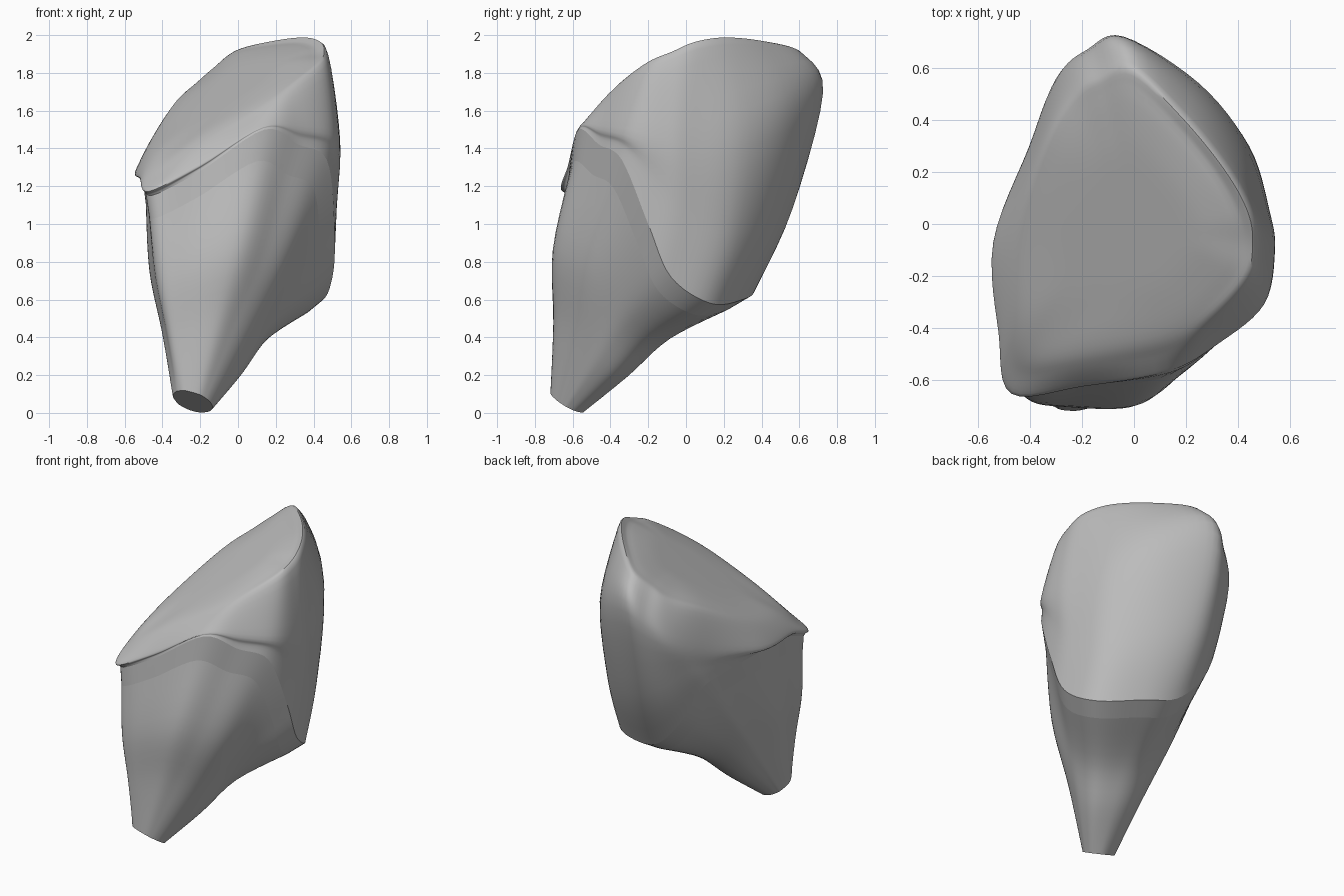
import bpy, bmesh, math
from mathutils import Vector as V

if "Cube" in bpy.data.objects:
    bpy.data.objects.remove(bpy.data.objects["Cube"])

grey = bpy.data.materials.new("enamel grey")
colour = (0.5, 0.5, 0.5, 1)
grey.use_nodes = True
grey.diffuse_color = colour
grey.node_tree.nodes["Principled BSDF"].inputs["Base Color"].default_value = colour

# Edge where the crown meets the root, counterclockwise from the front left corner
margin = [V(p) for p in (
    (-.46, -.62, 1.15), (-.2, -.62, 1.28), (.14, -.57, 1.5), (.32, -.46, 1.42),
    (.47, -.34, 1.34), (.51, -.2, 1), (.5, -.08, .72), (.42, .13, .58),
    (.18, .3, .6), (-.04, .37, .66), (-.23, .39, .86), (-.36, .35, 1.11),
    (-.41, .23, 1.17), (-.5, -.08, 1.24), (-.49, -.4, 1.22))]

# Widest line of the crown
belly = [V(p) for p in (
    (-.47, -.65, 1.18), (-.2, -.62, 1.32), (.13, -.56, 1.52), (.33, -.45, 1.52),
    (.5, -.3, 1.5), (.54, -.1, 1.45), (.52, .05, 1.42), (.44, .3, 1.5),
    (.25, .54, 1.6), (-.04, .72, 1.7), (-.18, .67, 1.6), (-.29, .57, 1.5),
    (-.4, .3, 1.38), (-.54, -.07, 1.28), (-.52, -.42, 1.25))]

# Rounded rim of the biting surface
rim = [V(p) for p in (
    (-.44, -.58, 1.25), (-.2, -.55, 1.41), (.12, -.5, 1.58), (.3, -.38, 1.71),
    (.45, -.22, 1.82), (.48, -.08, 1.87), (.46, .05, 1.92), (.37, .22, 1.95),
    (.2, .43, 1.94), (-.01, .62, 1.9), (-.14, .58, 1.8), (-.23, .52, 1.72),
    (-.35, .31, 1.61), (-.48, -.08, 1.41), (-.48, -.4, 1.32))]


def spline(a, b, c, d, t):
    return b + (c - a) * (t / 2) + (a * 2 - b * 5 + c * 4 - d) * (t * t / 2) \
        + (b * 3 - a - c * 3 + d) * (t ** 3 / 2)


def smooth(points, steps, closed):
    n, out = len(points), []
    pick = (lambda i: points[i % n]) if closed else (lambda i: points[max(0, min(n - 1, i))])
    for i in range(n if closed else n - 1):
        out += [spline(*(pick(i + k) for k in (-1, 0, 1, 2)), s / steps) for s in range(steps)]
    return out if closed else out + [points[-1]]


def loft(name, rings, steps, bottom=False, tip=None):
    """Skin a smooth surface through closed rings of points."""
    fine = [smooth(r, 6, True) for r in rings]
    columns = [smooth(list(c), steps, False) for c in zip(*fine)]
    bm = bmesh.new()
    grid = [[bm.verts.new(p) for p in c] for c in columns]
    for a, b in zip(grid, grid[1:] + grid[:1]):
        for j in range(len(a) - 1):
            bm.faces.new((a[j], b[j], b[j + 1], a[j + 1]))
    if bottom:
        bm.faces.new([c[0] for c in reversed(grid)])
    if tip:
        top = bm.verts.new(tip)
        for a, b in zip(grid, grid[1:] + grid[:1]):
            bm.faces.new((a[-1], b[-1], top))
    mesh = bpy.data.meshes.new(name)
    bm.to_mesh(mesh)
    bm.free()
    mesh.materials.append(grey)
    obj = bpy.data.objects.new(name, mesh)
    bpy.context.collection.objects.link(obj)
    bpy.ops.object.select_all(action="DESELECT")
    obj.select_set(True)
    bpy.context.view_layer.objects.active = obj
    bpy.ops.object.shade_smooth_by_angle(angle=math.radians(40))


# Root: small tilted oval end spreading out to the collar
axis = V((0, -.1, 0))
outward = [V(((p - axis).x, (p - axis).y, 0)).normalized() for p in margin]
end = [V((-.24 + .105 * o.x, -.63 + .09 * o.y, .06 - .05 * o.y - .03 * o.x))
       for o in outward]


def root_ring(t, swell, lift):
    return [e.lerp(m, t) + o * swell * (m.z - .95) + V((0, 0, lift * (1.5 - m.z)))
            for e, m, o in zip(end, margin, outward)]


neck = root_ring(.88, .01, .01)
loft("root", [end, root_ring(.28, .04, .02), root_ring(.56, .12, .05), neck],
     5, bottom=True)

# Narrow collar between root and crown
loft("collar", [neck, margin], 3)

# Crown: bulging side wall, rounded rim and gently sloping biting surface
lower = [m.lerp(b, .4) + V((0, .05 * (b.z - m.z), 0)) for m, b in zip(margin, belly)]


def table_ring(t):
    """Shrink the rim and settle it onto the slope of the biting surface."""
    ring = []
    for p in rim:
        q = p.lerp(V((0, 0, 1.7)), t)
        slope = 1.72 + .55 * q.x + .35 * q.y
        ring.append(V((q.x, q.y, q.z + (slope - q.z) * min(1, t * 2) + .03)))
    return ring


inner = [table_ring(t) for t in (.15, .45, .75)]
loft("crown", [margin, lower, belly, rim] + inner, 5, tip=V((0, 0, 1.75)))
